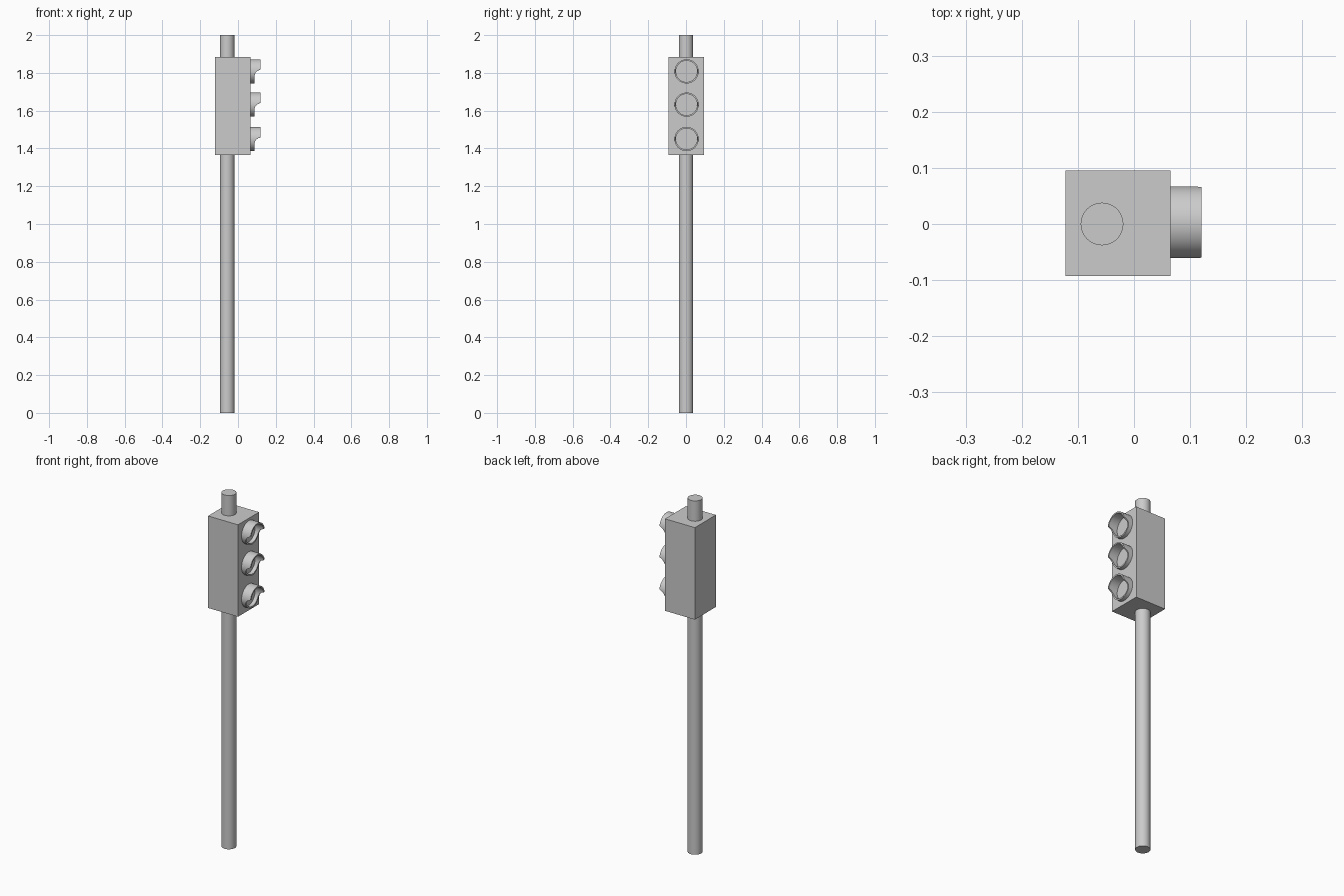
import bpy, bmesh
from math import sin, cos, pi, sqrt, radians

if "Cube" in bpy.data.objects:
    bpy.data.objects.remove(bpy.data.objects["Cube"])


def smooth(ob):
    bpy.ops.object.select_all(action='DESELECT')
    ob.select_set(True)
    bpy.context.view_layer.objects.active = ob
    bpy.ops.object.shade_smooth_by_angle(angle=radians(35))


# Pole running the full height
bpy.ops.mesh.primitive_cylinder_add(vertices=48, radius=0.038, depth=2, location=(-0.057, 0, 1))
pole = bpy.context.object
pole.name = "pole"
smooth(pole)

# Signal housing
bpy.ops.mesh.primitive_cube_add(size=1, location=(-0.0285, 0.001, 1.625))
housing = bpy.context.object
housing.name = "signal_housing"
housing.scale = (0.187, 0.188, 0.52)
bpy.ops.object.transform_apply(location=False, rotation=False, scale=True)

BASE, SHORT, LONG = 0.06, 0.087, 0.12
OUTER, INNER, SEGMENTS = 0.064, 0.056, 72


def rim_x(z):
    # Long hood above, short collar below, joined by a concave curve
    t = min(1, max(0, (z + 0.03) / 0.038))
    return SHORT + (LONG - SHORT) * (1 - sqrt(1 - t * t))


# Hooded ring around each lamp opening
def visor(name, z):
    bm = bmesh.new()
    rings = []
    for i in range(SEGMENTS):
        a = 2 * pi * i / SEGMENTS
        x = rim_x(OUTER * sin(a))
        rings.append([bm.verts.new((px, r * cos(a), r * sin(a))) for px, r in
                      ((BASE, OUTER), (x, OUTER), (x, INNER), (BASE, INNER))])
    for i in range(SEGMENTS):
        p, q = rings[i], rings[(i + 1) % SEGMENTS]
        for j in range(4):
            k = (j + 1) % 4
            bm.faces.new((p[j], p[k], q[k], q[j]))
    bmesh.ops.recalc_face_normals(bm, faces=bm.faces)
    mesh = bpy.data.meshes.new(name)
    bm.to_mesh(mesh)
    bm.free()
    ob = bpy.data.objects.new(name, mesh)
    ob.location = (0, 0.003, z)
    bpy.context.collection.objects.link(ob)
    smooth(ob)


for name, z in (("top_visor", 1.808), ("middle_visor", 1.632), ("bottom_visor", 1.45)):
    visor(name, z)
